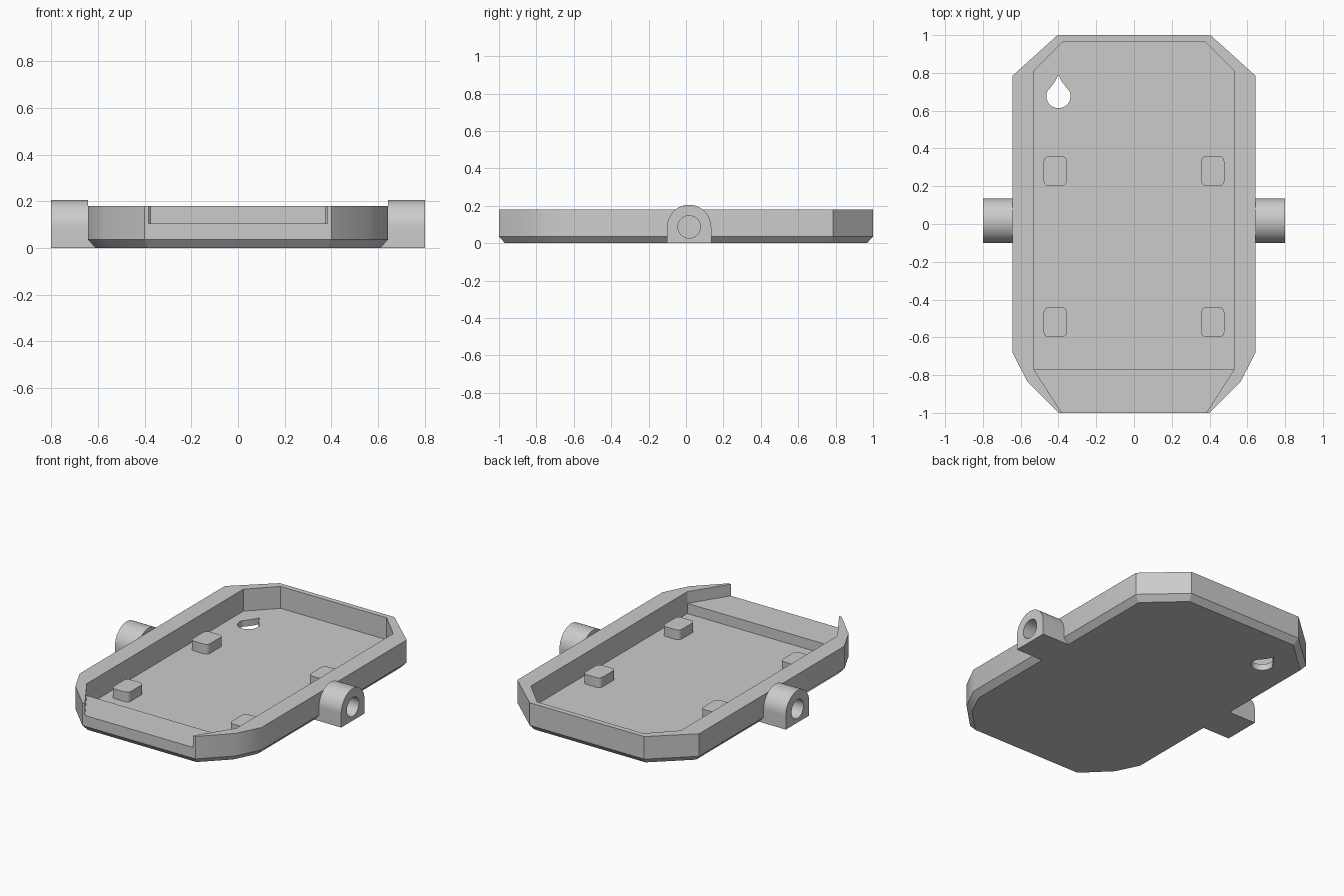
import bpy, bmesh, math

if "Cube" in bpy.data.objects:
    bpy.data.objects.remove(bpy.data.objects["Cube"])

grey = bpy.data.materials.new("plain grey")
grey.diffuse_color = (0.6, 0.6, 0.6, 1)
grey.use_nodes = True
grey.node_tree.nodes["Principled BSDF"].inputs["Base Color"].default_value = grey.diffuse_color


def finish(name, bm):
    bmesh.ops.recalc_face_normals(bm, faces=bm.faces)
    me = bpy.data.meshes.new(name)
    bm.to_mesh(me)
    bm.free()
    ob = bpy.data.objects.new(name, me)
    me.materials.append(grey)
    bpy.context.collection.objects.link(ob)
    return ob


def loft(name, rings):
    """Closed solid through matching rings of 3D points."""
    bm = bmesh.new()
    vs = [[bm.verts.new(p) for p in r] for r in rings]
    n = len(vs[0])
    for a, b in zip(vs, vs[1:]):
        for i in range(n):
            j = (i + 1) % n
            bm.faces.new((a[i], a[j], b[j], b[i]))
    bm.faces.new(vs[0][::-1])
    bm.faces.new(vs[-1])
    return finish(name, bm)


def prism(name, pts, z0, z1):
    return loft(name, [[(x, y, z) for x, y in pts] for z in (z0, z1)])


def mirrored(half):
    return half + [(-x, y) for x, y in reversed(half)]


def activate(ob):
    bpy.ops.object.select_all(action='DESELECT')
    ob.select_set(True)
    bpy.context.view_layer.objects.active = ob


def cut(ob, cutter):
    activate(ob)
    m = ob.modifiers.new("cut", 'BOOLEAN')
    m.operation, m.solver, m.object = 'DIFFERENCE', 'EXACT', cutter
    bpy.ops.object.modifier_apply(modifier=m.name)
    bpy.data.objects.remove(cutter)


def smooth(ob):
    activate(ob)
    bpy.ops.object.shade_smooth_by_angle(angle=math.radians(30))


# Tray body with a chamfered bottom edge
outer = mirrored([(0.4, -1), (0.565, -0.835), (0.643, -0.68), (0.643, 0.785), (0.405, 1)])
base = mirrored([(0.385, -0.968), (0.54, -0.815), (0.61, -0.672), (0.61, 0.77), (0.393, 0.968)])
tray = loft("tray", [[(x, y, 0) for x, y in base],
                     [(x, y, 0.036) for x, y in outer],
                     [(x, y, 0.18) for x, y in outer]])

# Cavity, front opening above the ledge, and drop-shaped hole
cut(tray, prism("cavity_cutter", mirrored(
    [(0.53, -0.77), (0.53, 0.81), (0.375, 0.966)]), 0.04, 0.4))
cut(tray, prism("opening_cutter", mirrored(
    [(0.318, -1.1), (0.53, -0.77), (0.5, -0.7)]), 0.105, 0.4))
drop = [(-0.4, 0.79), (-0.418, 0.754), (-0.447, 0.716)]
for i in range(25):
    a = math.radians(155 + i * 230 / 24)
    drop.append((-0.4 + 0.064 * math.cos(a), 0.677 + 0.064 * math.sin(a)))
drop += [(-0.353, 0.716), (-0.382, 0.754)]
cut(tray, prism("drop_cutter", drop, -0.1, 0.1))
smooth(tray)

# Four rounded support pads
for sx in (-1, 1):
    for y in (0.28, -0.52):
        pts = []
        for k, (cx, cy) in enumerate([(1, 1), (-1, 1), (-1, -1), (1, -1)]):
            for i in range(5):
                a = math.pi / 2 * (k + i / 4)
                pts.append((sx * 0.417 + cx * 0.035 + 0.026 * math.cos(a),
                            y + cy * 0.053 + 0.026 * math.sin(a)))
        smooth(prism("support_pad", pts, 0.035, 0.102))

# Side lugs with arched tops and round pin holes
YC, ZC, R = 0.017, 0.087, 0.118
for sx, side in ((-1, "left"), (1, "right")):
    arch = [(YC - R, 0), (YC + R, 0)]
    arch += [(YC + R * math.cos(t), ZC + R * math.sin(t))
             for t in (math.pi * i / 32 for i in range(33))]
    lug = loft(side + "_lug", [[(sx * x, y, z) for y, z in arch] for x in (0.643, 0.8)])
    pin = [(YC + 0.06 * math.cos(t), ZC + 0.06 * math.sin(t))
           for t in (math.tau * i / 40 for i in range(40))]
    cut(lug, loft("pin_cutter", [[(sx * x, y, z) for y, z in pin] for x in (0.646, 0.9)]))
    smooth(lug)
    # Foot filling the chamfer under the lug
    foot = [(0.61, 0), (0.643, 0), (0.643, 0.036)]
    loft(side + "_lug_foot", [[(sx * x, y, z) for x, z in foot] for y in (YC - R, YC + R)])
